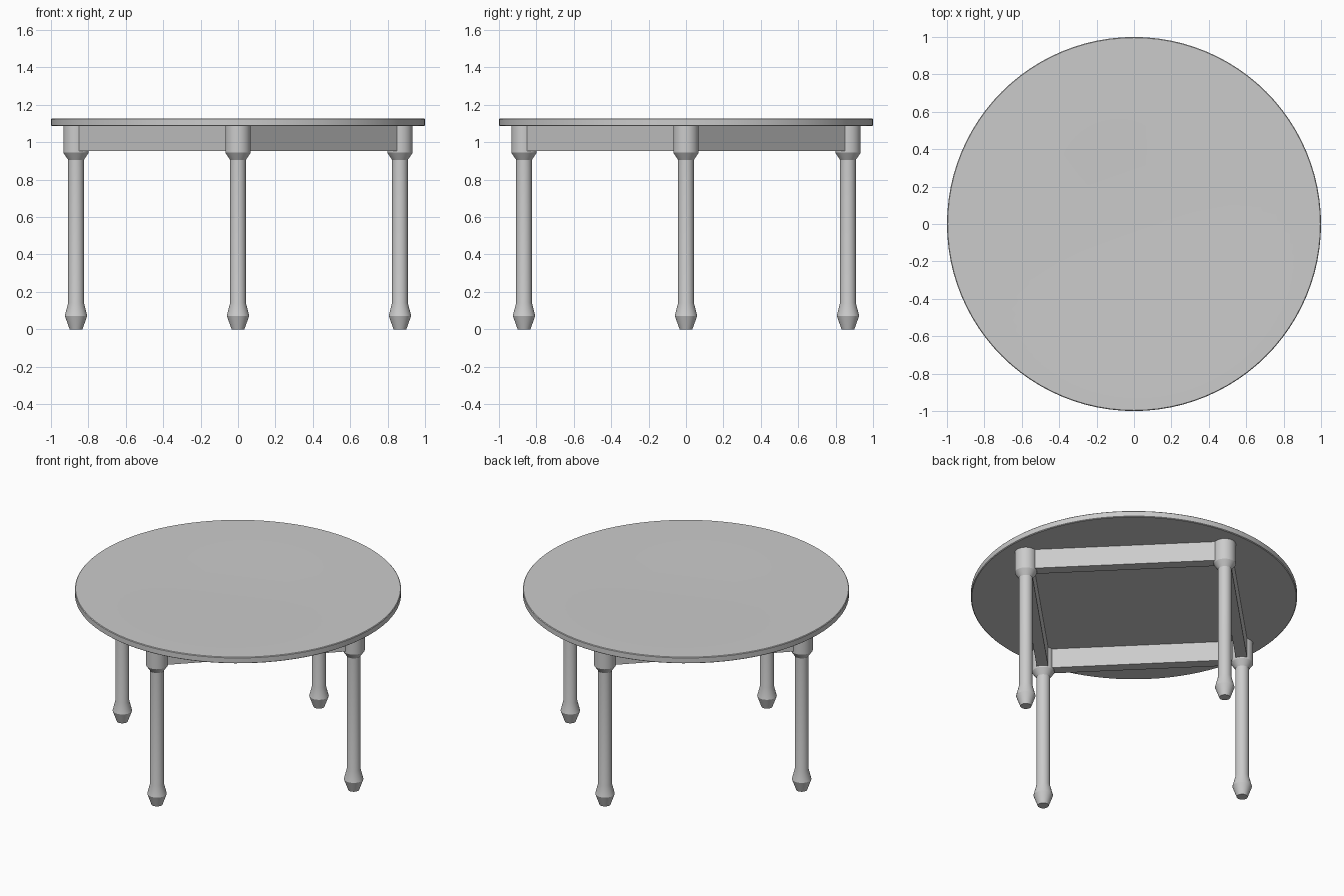
import bpy, bmesh, math
from mathutils import Matrix, Vector

if "Cube" in bpy.data.objects:
    bpy.data.objects.remove(bpy.data.objects["Cube"])

LEG_R = 0.866      # distance of the legs from the centre
TOP_Z = 1.086      # underside of the table top


def smooth(obj, angle=30):
    bpy.ops.object.select_all(action='DESELECT')
    obj.select_set(True)
    bpy.context.view_layer.objects.active = obj
    bpy.ops.object.shade_smooth_by_angle(angle=math.radians(angle))


def link(name, bm):
    bmesh.ops.recalc_face_normals(bm, faces=bm.faces)
    mesh = bpy.data.meshes.new(name)
    bm.to_mesh(mesh)
    bm.free()
    obj = bpy.data.objects.new(name, mesh)
    bpy.context.collection.objects.link(obj)
    return obj


def lathe(name, profile, sides):
    """Revolve an (r, z) profile that starts and ends with a flat cap."""
    bm = bmesh.new()
    rings = [[bm.verts.new((r * math.cos(2 * math.pi * i / sides),
                            r * math.sin(2 * math.pi * i / sides), z))
              for i in range(sides)] for r, z in profile]
    for a, b in zip(rings, rings[1:]):
        for i in range(sides):
            j = (i + 1) % sides
            bm.faces.new((a[i], a[j], b[j], b[i]))
    bm.faces.new(rings[0])
    bm.faces.new(rings[-1])
    return link(name, bm)


# Round top with a very shallow dish in the middle
top = lathe("table_top", [(0.995, TOP_Z), (1.0, TOP_Z + 0.004), (1.0, 1.124),
                          (0.996, 1.128), (0.53, 1.128), (0.32, 1.122)], 96)
smooth(top)

# Turned legs: foot, shaft, flare and collar
leg_profile = [(0.034, 0.0), (0.060, 0.072), (0.042, 0.142),
               (0.042, 0.906), (0.068, 0.944), (0.068, TOP_Z)]
# Aprons: straight rails joining neighbouring legs
rail_len, rail_t, rail_z0 = LEG_R * math.sqrt(2), 0.07, 0.954

for k, side in enumerate(("right", "back", "left", "front")):
    a = k * math.pi / 2
    leg = lathe(side + "_leg", leg_profile, 32)
    leg.location = (LEG_R * math.cos(a), LEG_R * math.sin(a), 0)
    smooth(leg, 20)

    bm = bmesh.new()
    bmesh.ops.create_cube(bm, size=1, matrix=Matrix.Diagonal(
        (rail_t, rail_len, TOP_Z - rail_z0, 1)))
    rail = link("apron_%d" % (k + 1), bm)
    b = a + math.pi / 4
    d = LEG_R / math.sqrt(2)
    rail.location = Vector((d * math.cos(b), d * math.sin(b), (TOP_Z + rail_z0) / 2))
    rail.rotation_euler.z = b
